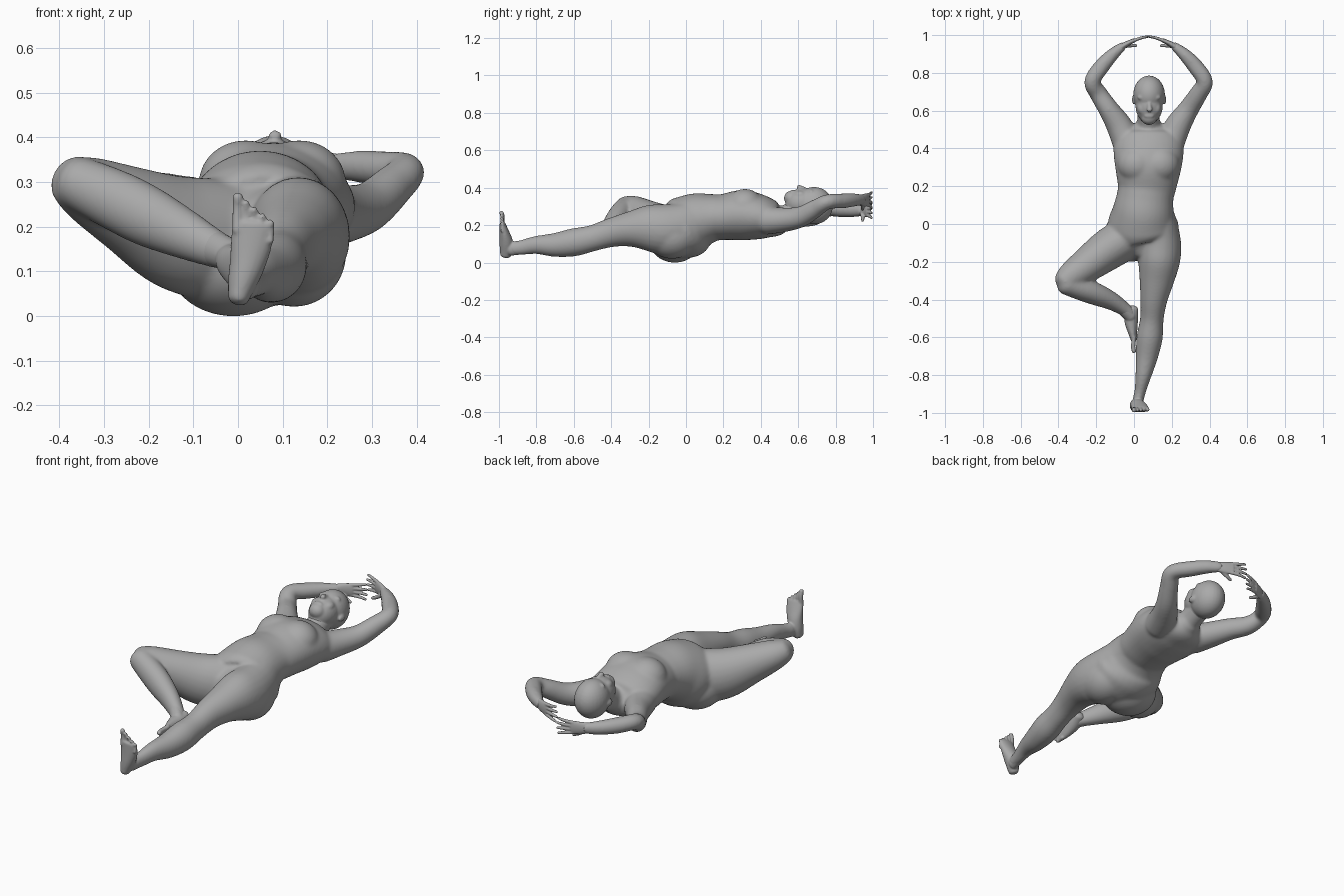
import bpy, bmesh, math
from mathutils import Vector, Matrix

skin = bpy.data.materials.new("grey_clay")
skin.diffuse_color = (0.4, 0.4, 0.4, 1)
MID = 0.077          # x of the upper body's centre line
UP = Vector((0, 0, 1))


def spline(pts, steps):
    """Catmull-Rom through rows of (x, y, z, half_width, half_height)."""
    p = [pts[0]] + list(pts) + [pts[-1]]
    out = []
    for i in range(1, len(p) - 2):
        for s in range(steps):
            t = s / steps
            out.append([0.5 * (2 * b + (c - a) * t + (2 * a - 5 * b + 4 * c - d) * t * t
                               + (3 * b - a - 3 * c + d) * t ** 3)
                        for a, b, c, d in zip(*p[i - 1:i + 3])])
    return out + [list(pts[-1])]


def tube(bm, pts, up=UP, n=24, steps=5, swell=0.0):
    """Closed, round-ended loft; swell offsets the later softening of thin parts."""
    rows = spline([r if len(r) == 5 else (*r, r[3]) for r in pts], steps)
    pos = [Vector(r[:3]) for r in rows]
    tan = [(pos[min(i + 1, len(pos) - 1)] - pos[max(i - 1, 0)]).normalized() for i in range(len(pos))]
    secs = [(pos[i], tan[i], r[3] + swell / r[3], r[4] + swell / r[4]) for i, r in enumerate(rows)]

    def cap(sec, sign):
        c, t, a, b = sec
        r = 0.7 * min(a, b)
        return [(c + t * sign * r * math.sin(q), t, a * math.cos(q), b * math.cos(q)) for q in (0.5, 1.0, 1.45)]

    secs = cap(secs[0], -1)[::-1] + secs + cap(secs[-1], 1)
    rings = []
    for c, t, a, b in secs:
        side = t.cross(up).normalized()
        top = side.cross(t)
        rings.append([bm.verts.new(c + side * a * math.cos(2 * math.pi * k / n)
                                   + top * b * math.sin(2 * math.pi * k / n)) for k in range(n)])
    for r0, r1 in zip(rings, rings[1:]):
        for k in range(n):
            bm.faces.new((r0[k], r0[(k + 1) % n], r1[(k + 1) % n], r1[k]))
    bm.faces.new(rings[0][::-1])
    bm.faces.new(rings[-1])


def ball(bm, centre, radii):
    bmesh.ops.create_uvsphere(bm, u_segments=28, v_segments=18, radius=1,
                              matrix=Matrix.Translation(centre) @ Matrix.Diagonal((*radii, 1)))


def finish(name, bm, voxel, passes):
    """Fuse overlapping forms into one smooth skin."""
    bmesh.ops.recalc_face_normals(bm, faces=bm.faces)
    me = bpy.data.meshes.new(name)
    bm.to_mesh(me)
    bm.free()
    me.materials.append(skin)
    ob = bpy.data.objects.new(name, me)
    bpy.context.collection.objects.link(ob)
    fuse = ob.modifiers.new("fuse", 'REMESH')
    fuse.mode = 'VOXEL'
    fuse.voxel_size = voxel
    fuse.use_smooth_shade = True
    soft = ob.modifiers.new("soften", 'SMOOTH')
    soft.factor = 0.5
    soft.iterations = passes


def foot(name, origin, along, across, rise, ankle):
    """Foot from heel to toes; big toe on the negative 'across' side."""
    bm = bmesh.new()

    def at(l, w, h):
        return Vector(origin) + along * l + across * w + rise * h
    sole = [(0.015, -0.004, 0.034, 0.024, 0.030), (0.05, 0.004, 0.038, 0.033, 0.036),
            (0.09, 0.014, 0.036, 0.040, 0.035), (0.135, 0.022, 0.027, 0.046, 0.026),
            (0.18, 0.026, 0.017, 0.047, 0.016)]
    tube(bm, [(*at(*r[:3]), r[3], r[4]) for r in sole], up=rise)
    tube(bm, ankle)
    for i in range(5):
        w = -0.010 + i * 0.0185
        r = 0.012 if i == 0 else 0.009
        tube(bm, [(*at(0.165 - 0.006 * i, w, 0.015), r),
                  (*at(0.212 - 0.009 * i, w, 0.018), r),
                  (*at(0.242 - 0.015 * i, w, 0.011), r)], up=rise, n=12, steps=3)
    finish(name, bm, 0.0045, 5)


body = bmesh.new()
K = 0.00009

# torso, shoulders to pelvis
tube(body, [(0.077, 0.53, 0.230, 0.070, 0.060), (0.077, 0.49, 0.225, 0.140, 0.085),
            (0.077, 0.44, 0.235, 0.178, 0.108), (0.077, 0.38, 0.245, 0.186, 0.124),
            (0.075, 0.30, 0.253, 0.176, 0.135), (0.068, 0.20, 0.243, 0.156, 0.123),
            (0.060, 0.15, 0.241, 0.150, 0.126), (0.050, 0.07, 0.225, 0.163, 0.150),
            (0.046, 0.00, 0.190, 0.186, 0.168), (0.058, -0.06, 0.165, 0.182, 0.150),
            (0.070, -0.10, 0.160, 0.140, 0.125)], n=32)
# chest and buttocks
for s in (-1, 1):
    ball(body, (MID + s * 0.060, 0.315, 0.300), (0.105, 0.100, 0.094))
ball(body, (-0.01, -0.060, 0.122), (0.150, 0.140, 0.123))
ball(body, (0.125, -0.075, 0.140), (0.118, 0.140, 0.120))

# neck
tube(body, [(MID, 0.46, 0.215, 0.08, 0.07), (MID, 0.53, 0.245, 0.06, 0.062),
            (MID, 0.62, 0.285, 0.06, 0.065)])

# straight leg
tube(body, [(0.115, 0.04, 0.205, 0.100, 0.125), (0.130, -0.04, 0.188, 0.108, 0.128),
            (0.135, -0.12, 0.178, 0.115, 0.133), (0.132, -0.20, 0.184, 0.110, 0.124),
            (0.120, -0.30, 0.178, 0.091, 0.094), (0.105, -0.40, 0.160, 0.071, 0.077),
            (0.095, -0.50, 0.130, 0.061, 0.069), (0.083, -0.60, 0.108, 0.068, 0.074),
            (0.068, -0.70, 0.094, 0.058, 0.063), (0.050, -0.80, 0.094, 0.041, 0.047),
            (0.034, -0.88, 0.080, 0.028, 0.038), (0.022, -0.93, 0.075, 0.027, 0.034)], swell=K)
foot("straight_leg_foot", (0.005, -0.998, 0.026), Vector((0.02, 0, 1)).normalized(),
     Vector((1, 0, 0)), Vector((0, 1, 0)),
     [(0.034, -0.88, 0.080, 0.027, 0.037), (0.020, -0.94, 0.074, 0.028, 0.038)])

# bent leg: thigh, then shin folded back to the straight leg
tube(body, [(0.03, -0.030, 0.165, 0.110, 0.135), (-0.05, -0.080, 0.170, 0.112, 0.137),
            (-0.14, -0.137, 0.188, 0.108, 0.128), (-0.24, -0.210, 0.236, 0.093, 0.100),
            (-0.33, -0.275, 0.281, 0.076, 0.076), (-0.366, -0.306, 0.300, 0.062, 0.060)], swell=K)
tube(body, [(-0.362, -0.314, 0.300, 0.058, 0.058), (-0.275, -0.345, 0.260, 0.060, 0.067),
            (-0.200, -0.372, 0.222, 0.058, 0.067), (-0.120, -0.407, 0.183, 0.047, 0.055),
            (-0.055, -0.448, 0.152, 0.036, 0.042), (-0.018, -0.478, 0.138, 0.031, 0.035)], swell=K)
foot("bent_leg_foot", (0.028, -0.435, 0.142), Vector((-0.07, -1, -0.08)).normalized(),
     Vector((0, 0.08, -1)).normalized(), Vector((-1, 0.07, 0)).normalized(),
     [(-0.055, -0.450, 0.152, 0.035, 0.041), (-0.016, -0.490, 0.136, 0.034, 0.036)])

# arms arched overhead, with a hand at each end
for s, name, ze, zw in ((-1, "hand_bent_leg_side", 0.285, 0.278), (1, "hand_straight_leg_side", 0.324, 0.335)):
    def arm(d, y, z, a, b):
        return (MID + s * d, y, z, a, b)
    tube(body, [arm(0.115, 0.43, 0.225, 0.075, 0.075), arm(0.155, 0.52, 0.228, 0.068, 0.065),
                arm(0.213, 0.61, 0.243, 0.053, 0.055), arm(0.265, 0.69, ze - 0.037, 0.046, 0.047),
                arm(0.298, 0.755, ze, 0.041, 0.038), arm(0.247, 0.835, (ze + zw) / 2, 0.040, 0.038),
                arm(0.187, 0.900, zw, 0.031, 0.033), arm(0.135, 0.943, zw, 0.018, 0.026)], swell=K)

    hand = bmesh.new()
    # palm
    tube(hand, [arm(0.160, 0.925, zw, 0.020, 0.026), arm(0.115, 0.954, zw, 0.014, 0.033),
                arm(0.074, 0.973, zw, 0.011, 0.037)])
    # fingers, fanned and meeting at the centre line
    for i in range(4):
        f = i - 1.5
        reach = 0.078 - 0.006 * abs(f)
        tube(hand, [arm(0.080, 0.971, zw + f * 0.018, 0.009, 0.009),
                    arm(0.076 - reach * 0.55, 0.986, zw + f * 0.022, 0.008, 0.008),
                    arm(0.076 - reach, 0.992, zw + f * 0.027, 0.0065, 0.0065)], n=12, steps=3)
    # thumb
    tube(hand, [arm(0.125, 0.943, zw - 0.018, 0.012, 0.012), arm(0.092, 0.945, zw - 0.040, 0.010, 0.010),
                arm(0.065, 0.944, zw - 0.052, 0.008, 0.008)], n=12, steps=3)
    finish(name, hand, 0.004, 2)

finish("body", body, 0.0065, 28)

# head: skull, face and jaw
head = bmesh.new()
ball(head, (0.08, 0.685, 0.304), (0.084, 0.101, 0.100))
ball(head, (0.08, 0.625, 0.318), (0.072, 0.094, 0.078))
ball(head, (0.08, 0.562, 0.344), (0.042, 0.038, 0.039))
tube(head, [(MID, 0.55, 0.255, 0.055, 0.057), (MID, 0.62, 0.285, 0.06, 0.065)])
# nose, lips, brows, cheeks and ears
tube(head, [(0.08, 0.650, 0.386, 0.010), (0.082, 0.620, 0.398, 0.012),
            (0.083, 0.602, 0.404, 0.016, 0.013)], n=12)
ball(head, (0.08, 0.572, 0.379), (0.026, 0.012, 0.011))
for s in (-1, 1):
    ball(head, (0.08 + s * 0.030, 0.670, 0.378), (0.032, 0.016, 0.015))
    ball(head, (0.08 + s * 0.034, 0.612, 0.360), (0.028, 0.034, 0.024))
    ball(head, (0.08 + s * 0.081, 0.658, 0.290), (0.010, 0.026, 0.017))
finish("head", head, 0.005, 8)
